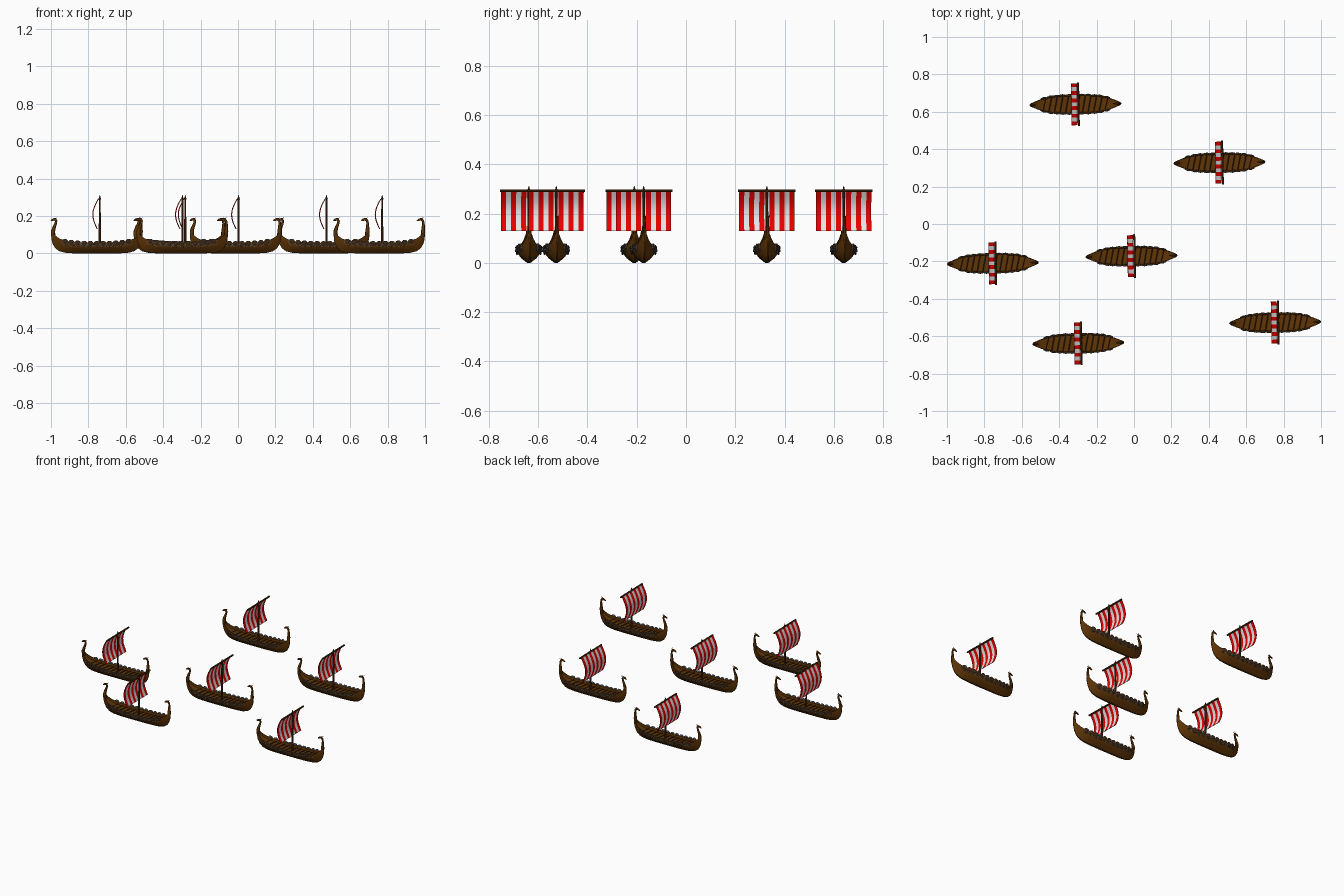
import bpy, bmesh, math
from mathutils import Vector, Matrix

if "Cube" in bpy.data.objects:
    bpy.data.objects.remove(bpy.data.objects["Cube"])


def mat(name, c):
    m = bpy.data.materials.new(name)
    m.diffuse_color = (*c, 1)
    m.use_nodes = True
    m.node_tree.nodes["Principled BSDF"].inputs["Base Color"].default_value = m.diffuse_color
    return m


HULL = mat("hull_brown", (0.118, 0.036, 0.002))
DARK = mat("dark_wood", (0.045, 0.014, 0.002))
MAST = mat("mast_brown", (0.085, 0.027, 0.004))
RED = mat("sail_red", (0.80, 0.0, 0.0))
WHITE = mat("sail_white", (0.80, 0.80, 0.80))
IRON = mat("iron_grey", (0.12, 0.135, 0.15))

parts = []


def finish(name, bm, mats, smooth=True):
    bmesh.ops.recalc_face_normals(bm, faces=bm.faces)
    me = bpy.data.meshes.new(name)
    bm.to_mesh(me)
    bm.free()
    for m in mats:
        me.materials.append(m)
    if smooth:
        me.shade_smooth()
        me.set_sharp_from_angle(angle=math.radians(35))
    parts.append((name, me))


def loft(bm, rings):
    """Skin closed rings of points and cap both ends."""
    vs = [[bm.verts.new(p) for p in r] for r in rings]
    n = len(vs[0])
    for a, b in zip(vs, vs[1:]):
        for j in range(n):
            bm.faces.new((a[j], a[(j + 1) % n], b[(j + 1) % n], b[j]))
    bm.faces.new(vs[0])
    bm.faces.new(vs[-1])


def rod(bm, a, b, r1, r2, seg=8, mi=0):
    a, b = Vector(a), Vector(b)
    d = b - a
    rot = d.to_track_quat('Z', 'Y').to_matrix().to_4x4()
    res = bmesh.ops.create_cone(bm, cap_ends=True, segments=seg, radius1=r1, radius2=r2,
                                depth=d.length, matrix=Matrix.Translation((a + b) / 2) @ rot)
    for f in {f for v in res['verts'] for f in v.link_faces}:
        f.material_index = mi


# Hull stations: distance from middle, keel height, rail height, half width
ST = [(0, 0, .056, .050), (.07, 0, .057, .049), (.13, .001, .061, .044), (.17, .004, .068, .035),
      (.20, .012, .080, .025), (.222, .028, .096, .016), (.236, .052, .112, .010), (.243, .076, .122, .006)]


def station(x):
    x = abs(x)
    for a, b in zip(ST, ST[1:]):
        if x <= b[0]:
            t = (x - a[0]) / (b[0] - a[0])
            return [p + (q - p) * t for p, q in zip(a, b)]
    return ST[-1]


# Hull with rail and sunken deck
rings = []
for x in [-s[0] for s in ST[:0:-1]] + [s[0] for s in ST]:
    _, k, s, w = station(x)
    h = s - k
    d = s - min(.016, h * .3)
    half = [(.12 * w, k), (.60 * w, k + .32 * h), (.92 * w, k + .68 * h), (w, s), (.90 * w, s), (.86 * w, d)]
    rings.append([(x, y, z) for y, z in half] + [(x, -y, z) for y, z in reversed(half)])
bm = bmesh.new()
loft(bm, rings)
finish("hull", bm, [HULL])


# Swan-necked end posts, both heads looking forward
def post(name, pts):
    radii = [.012, .011, .009, .0068, .0065, .008, .0065, .003]
    rs = []
    for i, p in enumerate(pts):
        p0, p1 = pts[max(i - 1, 0)], pts[min(i + 1, len(pts) - 1)]
        t = Vector((p1[0] - p0[0], 0, p1[1] - p0[1])).normalized()
        side = Vector((t.z, 0, -t.x))
        c = Vector((p[0], 0, p[1]))
        rs.append([c + side * radii[i] * math.cos(a) + Vector((0, .7 * radii[i] * math.sin(a), 0))
                   for a in [math.tau * j / 8 for j in range(8)]])
    bm = bmesh.new()
    loft(bm, rs)
    hx, hz = pts[5]
    for s in (-1, 1):
        rod(bm, (hx, s * .003, hz), (hx + .012, s * .006, hz + .010), .003, .0005, 6)
    finish(name, bm, [HULL])


post("bow_post", [(-.233, .09), (-.234, .12), (-.228, .14), (-.220, .16), (-.217, .174),
                  (-.223, .183), (-.234, .181), (-.245, .175)])
post("stern_post", [(.233, .09), (.235, .12), (.236, .14), (.236, .16), (.234, .174),
                    (.225, .183), (.214, .181), (.202, .175)])

# Round shields hung along both rails: iron rim, wooden face, iron boss
bm = bmesh.new()
for i in range(11):
    x = -.170 + i * .034
    _, k, s, w = station(x)
    slope = (station(x + .005)[3] - station(x - .005)[3]) / .01
    for side in (-1, 1):
        n = Vector((-slope, side, -.15)).normalized()
        c = Vector((x, side * w, s - .007))
        rod(bm, c - n * .001, c + n * .002, .0175, .0170, 14, 1)
        rod(bm, c + n * .002, c + n * .003, .0150, .0148, 14, 0)
        rod(bm, c + n * .003, c + n * .006, .0060, .0030, 8, 1)
finish("shields", bm, [MAST, IRON])

# Rowing benches, slightly slanted across the deck
bm = bmesh.new()
for i in range(12):
    x = -.165 + i * .03
    _, k, s, w = station(x)
    rod(bm, (x - .008, -.86 * w, s - .011), (x + .008, .86 * w, s - .011), .0026, .0026, 4)
finish("benches", bm, [DARK], False)

# Mast and yard
bm = bmesh.new()
rod(bm, (.016, 0, .02), (.016, 0, .300), .0065, .005, 10)
rod(bm, (.016, 0, .300), (.016, 0, .312), .004, .001, 8)
finish("mast", bm, [MAST])
bm = bmesh.new()
rod(bm, (.016, -.117, .292), (.016, .117, .292), .0055, .0055, 8)
finish("yard", bm, [MAST])

# Billowing striped sail, one face column per stripe
bm = bmesh.new()
N, R = 11, 10


def sail_point(i, j, off):
    t = j / R
    x = .009 - .006 * t - .027 * math.sin(math.pi * t) + off
    return (x, -.112 + .224 * i / N, .292 - .162 * t)


front = [[bm.verts.new(sail_point(i, j, -.001)) for j in range(R + 1)] for i in range(N + 1)]
back = [[bm.verts.new(sail_point(i, j, .001)) for j in range(R + 1)] for i in range(N + 1)]
for i in range(N):
    for g in (front, back):
        for j in range(R):
            f = bm.faces.new((g[i][j], g[i + 1][j], g[i + 1][j + 1], g[i][j + 1]))
            f.material_index = i % 2
    for j in (0, R):
        f = bm.faces.new((front[i][j], front[i + 1][j], back[i + 1][j], back[i][j]))
        f.material_index = i % 2
for i in (0, N):
    for j in range(R):
        bm.faces.new((front[i][j], front[i][j + 1], back[i][j + 1], back[i][j]))
finish("sail", bm, [RED, WHITE])

# Six ships sharing the same part meshes
for n, (x, y) in enumerate([(-.313, .640), (.457, .328), (-.755, -.210),
                            (-.013, -.172), (-.298, -.638), (.755, -.527)], 1):
    for name, me in parts:
        ob = bpy.data.objects.new(f"ship{n}_{name}", me)
        ob.location = (x, y, 0)
        ob.rotation_euler.z = math.radians(1.0)
        bpy.context.collection.objects.link(ob)
